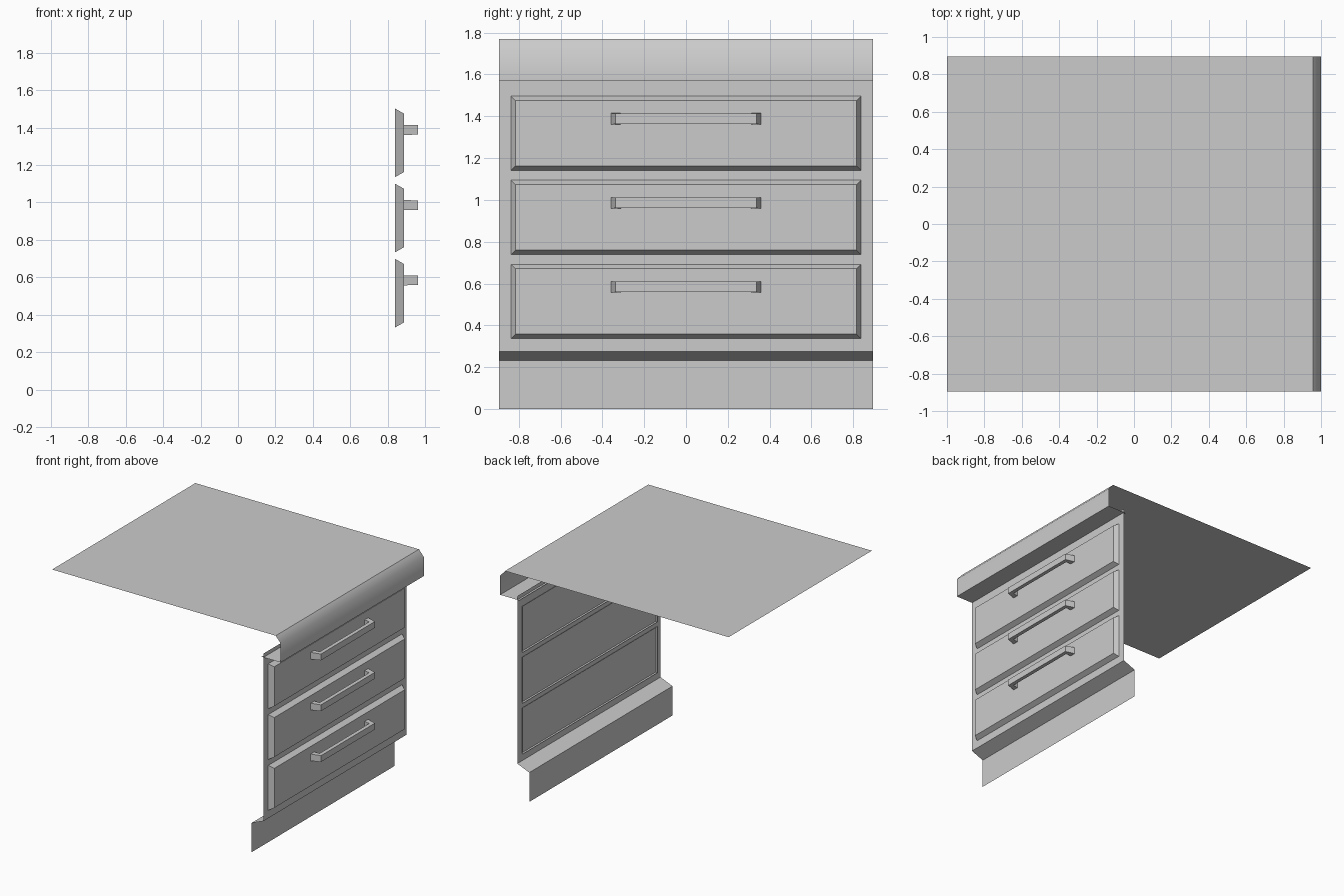
import bpy, bmesh

if "Cube" in bpy.data.objects:
    bpy.data.objects.remove(bpy.data.objects["Cube"])

HALF = 0.895  # half width of the cabinet along y


def make(name, verts, faces):
    mesh = bpy.data.meshes.new(name)
    mesh.from_pydata(verts, [], faces)
    bm = bmesh.new()
    bm.from_mesh(mesh)
    bmesh.ops.recalc_face_normals(bm, faces=bm.faces)
    bm.to_mesh(mesh)
    bm.free()
    obj = bpy.data.objects.new(name, mesh)
    bpy.context.collection.objects.link(obj)
    return obj


def sheet(name, profile, smooth=False):
    """Open (x, z) profile, listed bottom to top, stretched across the width."""
    verts = [(x, y, z) for x, z in profile for y in (-HALF, HALF)]
    faces = [(2*i, 2*i + 1, 2*i + 3, 2*i + 2) for i in range(len(profile) - 1)]
    mesh = bpy.data.meshes.new(name)
    mesh.from_pydata(verts, [], faces)
    for p in mesh.polygons:
        p.use_smooth = smooth
    obj = bpy.data.objects.new(name, mesh)
    bpy.context.collection.objects.link(obj)
    return obj


def drawer_front(name, z0, z1):
    """Panel with sloping borders and an open back."""
    verts = []
    for x, inset in ((0.84, 0), (0.888, 0.027)):
        y, lo, hi = 0.842 - inset, z0 + inset, z1 - inset
        verts += [(x, -y, lo), (x, y, lo), (x, y, hi), (x, -y, hi)]
    sides = [(i, (i + 1) % 4, (i + 1) % 4 + 4, i + 4) for i in range(4)]
    return make(name, verts, sides + [(4, 5, 6, 7)])


def handle(name, zc):
    """U-shaped pull: rectangular section carried along post, bar, post."""
    # outer and inner (x, y) of each path station, with half height
    half = [(0.885, 0.36, 0.885, 0.315, 0.027), (0.962, 0.337, 0.932, 0.31, 0.025)]
    stations = half + [(a, -b, c, -d, h) for a, b, c, d, h in reversed(half)]
    verts = []
    for ox, oy, ix, iy, h in stations:
        verts += [(ox, oy, zc - h), (ox, oy, zc + h), (ix, iy, zc + h), (ix, iy, zc - h)]
    faces = [(4*s + i, 4*s + (i + 1) % 4, 4*s + 4 + (i + 1) % 4, 4*s + 4 + i)
             for s in range(3) for i in range(4)]
    return make(name, verts, faces)


# Cabinet face with recessed toe kick
sheet("cabinet_face", [(0.745, 0), (0.745, 0.232), (0.85, 0.275), (0.85, 1.60)])

# Worktop: underside, rounded lip and flat top
sheet("worktop_underside", [(0.833, 1.57), (1.0, 1.57)])
sheet("worktop_lip", [(1.0, 1.57), (1.0, 1.72), (0.957, 1.77)], smooth=True)
sheet("worktop", [(0.957, 1.77), (-1.0, 1.77)])

# Three drawers with handles
for n in range(3):
    base = 0.332 + 0.402 * n
    drawer_front(f"drawer_front_{n + 1}", base, base + 0.366)
    handle(f"drawer_handle_{n + 1}", base + 0.252)
